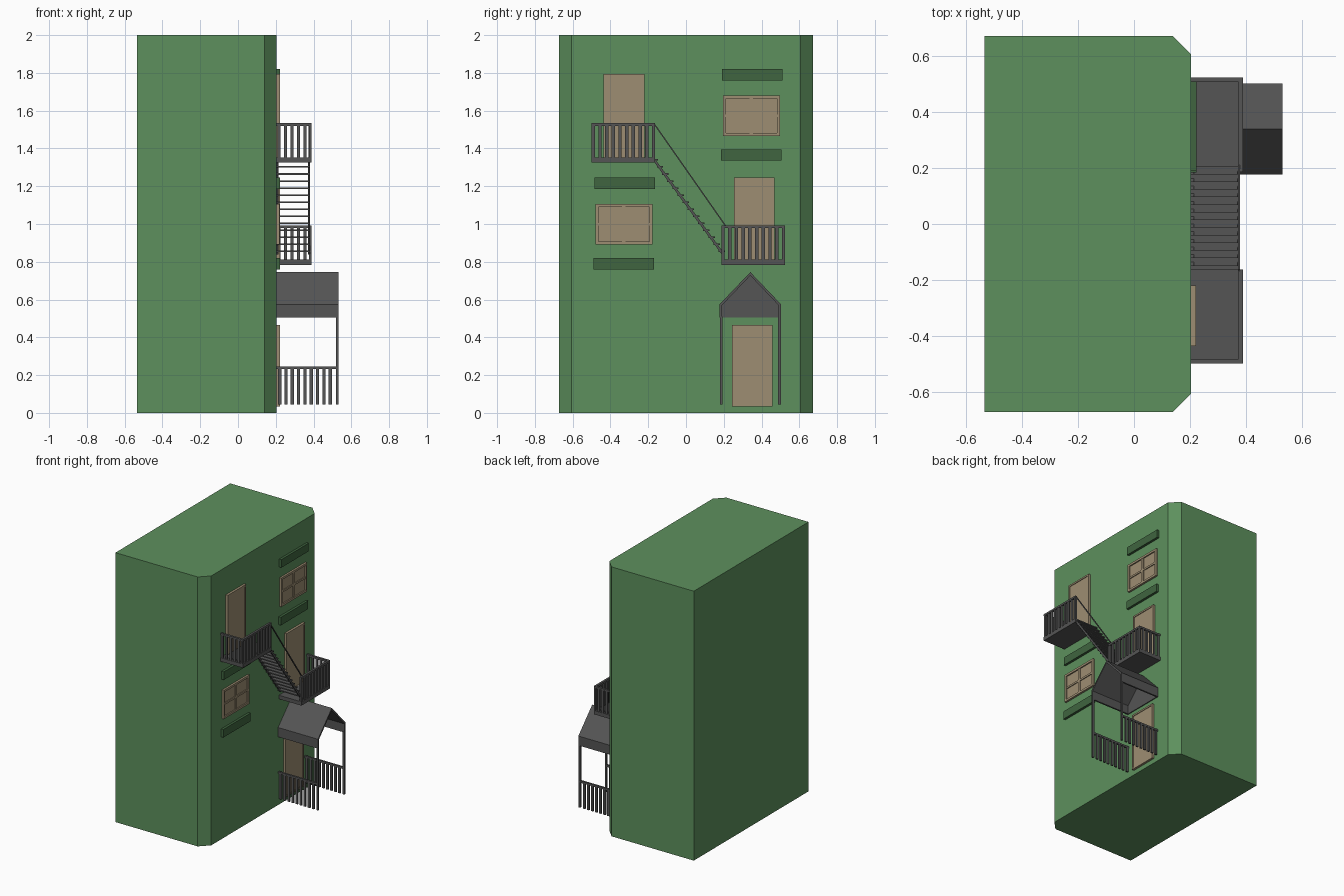
import bpy, bmesh, math
from mathutils import Matrix, Vector

if "Cube" in bpy.data.objects:
    bpy.data.objects.remove(bpy.data.objects["Cube"])

WALL = 0.205  # x of the facade


def material(name, rgb):
    m = bpy.data.materials.new(name)
    m.diffuse_color = (*rgb, 1)
    m.use_nodes = True
    m.node_tree.nodes["Principled BSDF"].inputs["Base Color"].default_value = m.diffuse_color
    return m


GREEN = material("wall_green", (0.11, 0.28, 0.11))
DARK = material("ledge_green", (0.05, 0.13, 0.05))
TAN = material("wood_tan", (0.34, 0.27, 0.17))
IRON = material("iron_grey", (0.09, 0.09, 0.09))


def finish(name, bm, mat):
    bmesh.ops.recalc_face_normals(bm, faces=bm.faces)
    me = bpy.data.meshes.new(name)
    bm.to_mesh(me)
    bm.free()
    me.materials.append(mat)
    ob = bpy.data.objects.new(name, me)
    bpy.context.collection.objects.link(ob)
    return ob


def box(bm, x0, x1, y0, y1, z0, z1):
    c = Vector((x0 + x1, y0 + y1, z0 + z1)) / 2
    s = Matrix.Diagonal((x1 - x0, y1 - y0, z1 - z0, 1))
    bmesh.ops.create_cube(bm, size=1, matrix=Matrix.Translation(c) @ s)


def prism(bm, points, direction):
    face = bm.faces.new([bm.verts.new(p) for p in points])
    ext = bmesh.ops.extrude_face_region(bm, geom=[face], use_keep_orig=True)
    verts = [g for g in ext["geom"] if isinstance(g, bmesh.types.BMVert)]
    bmesh.ops.translate(bm, verts=verts, vec=direction)


def beam(bm, x0, x1, a, b, drop):
    # sloped bar in the yz plane, drop = vertical thickness
    pts = [(x0, *a), (x0, *b), (x0, b[0], b[1] - drop), (x0, a[0], a[1] - drop)]
    prism(bm, pts, (x1 - x0, 0, 0))


def frame(bm, y0, y1, z0, z1, w, x1):
    x0 = WALL - 0.01
    box(bm, x0, x1, y0, y0 + w, z0, z1)
    box(bm, x0, x1, y1 - w, y1, z0, z1)
    box(bm, x0, x1, y0 + w, y1 - w, z1 - w, z1)
    box(bm, x0, x1, y0 + w, y1 - w, z0, z0 + w)


# Building block with two clipped front corners
bm = bmesh.new()
outline = [(-0.535, -0.673), (0.14, -0.673), (WALL, -0.607),
           (WALL, 0.607), (0.14, 0.673), (-0.535, 0.673)]
prism(bm, [(x, y, 0) for x, y in outline], (0, 0, 2))
finish("building", bm, GREEN)

# Doors: casing and slightly recessed leaf
for name, y0, z0, z1 in [("upper_door", -0.437, 1.34, 1.795),
                         ("middle_door", 0.253, 0.80, 1.247),
                         ("ground_door", 0.243, 0.035, 0.466)]:
    bm = bmesh.new()
    frame(bm, y0, y0 + 0.216, z0, z1, 0.012, 0.222)
    box(bm, WALL - 0.01, 0.217, y0 + 0.012, y0 + 0.204, z0 + 0.012, z1 - 0.012)
    finish(name, bm, TAN)

# Windows: frame, four panes and cross bars, with ledges above and below
for name, y0, z0 in [("upper_window", 0.195, 1.467), ("lower_window", -0.48, 0.892)]:
    y1, z1 = y0 + 0.302, z0 + 0.214
    bm = bmesh.new()
    frame(bm, y0, y1, z0, z1, 0.016, 0.22)
    box(bm, WALL - 0.01, 0.211, y0 + 0.016, y1 - 0.016, z0 + 0.016, z1 - 0.016)
    ym, zm = (y0 + y1) / 2, (z0 + z1) / 2
    box(bm, WALL, 0.217, ym - 0.01, ym + 0.01, z0 + 0.016, z1 - 0.016)
    for a, b in [(y0 + 0.016, ym - 0.01), (ym + 0.01, y1 - 0.016)]:
        box(bm, WALL, 0.217, a, b, zm - 0.007, zm + 0.007)
    finish(name, bm, TAN)
    for part, dy, dz in [("top_ledge", -0.004, 0.294), ("bottom_ledge", -0.01, -0.132)]:
        bm = bmesh.new()
        box(bm, WALL - 0.01, 0.223, y0 + dy, y0 + dy + 0.32, z0 + dz, z0 + dz + 0.06)
        finish(f"{name}_{part}", bm, DARK)

# Balconies: floor, outer railing and one end railing, open towards the stair
for name, y0, y1, z0, end in [("upper_balcony", -0.5, -0.163, 1.325, -1),
                              ("lower_balcony", 0.187, 0.525, 0.783, 1)]:
    bm = bmesh.new()
    box(bm, WALL - 0.01, 0.39, y0, y1, z0, z0 + 0.028)
    bottom, top = z0 + 0.028, z0 + 0.195
    box(bm, 0.374, 0.39, y0, y1, top, top + 0.014)
    e0 = y0 if end < 0 else y1 - 0.016
    box(bm, WALL, 0.374, e0, e0 + 0.016, top, top + 0.014)
    for i in range(10):
        y = y0 + (y1 - y0 - 0.018) * i / 9
        box(bm, 0.376, 0.388, y, y + 0.018, bottom, top)
    for i in range(5):
        x = 0.21 + 0.034 * i
        box(bm, x, x + 0.016, e0 + 0.002, e0 + 0.014, bottom, top)
    finish(name, bm, IRON)

# Stair between the balconies: open treads, two stringers, thin handrail
bm = bmesh.new()
for x0 in (WALL, 0.37):
    beam(bm, x0, x0 + 0.01, (-0.165, 1.345), (0.19, 0.86), 0.022)
finish("stair_stringers", bm, IRON)
bm = bmesh.new()
for i in range(14):
    t = i / 13
    y, z = -0.182 + 0.355 * t, 1.335 - 0.483 * t
    box(bm, WALL, 0.38, y, y + 0.034, z, z + 0.008)
finish("stair_treads", bm, IRON)
bm = bmesh.new()
beam(bm, 0.372, 0.38, (-0.168, 1.535), (0.212, 0.992), 0.011)
finish("stair_handrail", bm, IRON)

# Porch roof: gabled sheet with side fascias, and a panel against the wall
Y0, Y1, YM, X1 = 0.178, 0.503, 0.3405, 0.532
bm = bmesh.new()
out = [(Y0, 0.505), (Y0, 0.575), (YM, 0.745), (Y1, 0.575), (Y1, 0.505)]
inn = [(Y1 - 0.012, 0.505), (Y1 - 0.012, 0.569), (YM, 0.727),
       (Y0 + 0.012, 0.569), (Y0 + 0.012, 0.505)]
prism(bm, [(WALL - 0.005, *p) for p in out + inn], (X1 - WALL + 0.005, 0, 0))
finish("porch_roof", bm, IRON)
bm = bmesh.new()
prism(bm, [(WALL - 0.005, *p) for p in inn], (0.012, 0, 0))
finish("porch_back_panel", bm, IRON)

# Porch posts and railings on both sides
for side, y in [("left", Y0 + 0.001), ("right", Y1 - 0.015)]:
    bm = bmesh.new()
    box(bm, X1 - 0.014, X1, y, y + 0.014, 0.045, 0.51)
    finish(f"porch_{side}_post", bm, IRON)
    bm = bmesh.new()
    box(bm, WALL, X1 - 0.014, y, y + 0.014, 0.232, 0.246)
    for i in range(9):
        x = 0.212 + 0.0335 * i
        box(bm, x, x + 0.017, y + 0.001, y + 0.013, 0.045, 0.232)
    finish(f"porch_{side}_railing", bm, IRON)
